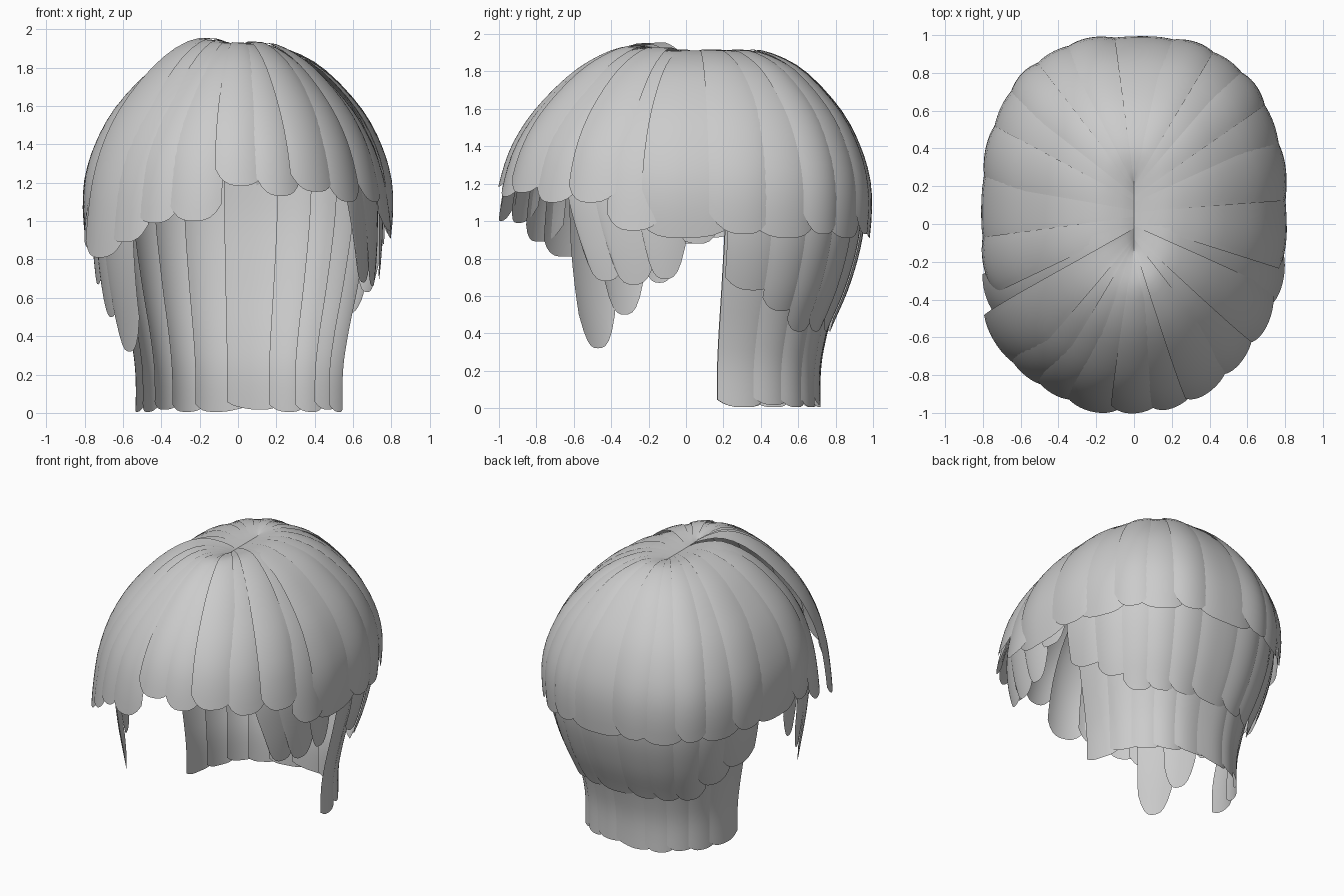
import bpy
from math import sin, cos, radians, copysign
from mathutils import Vector

cube = bpy.data.objects.get("Cube")
if cube:
    bpy.data.objects.remove(cube, do_unlink=True)

grey = bpy.data.materials.new("hair_grey")
grey.use_nodes = True
grey.diffuse_color = (0.6, 0.6, 0.6, 1)
grey.node_tree.nodes["Principled BSDF"].inputs["Base Color"].default_value = (0.6, 0.6, 0.6, 1)

# Profiles: (fraction of head outline, height), crown to tip
CAP = [(0, 1.885), (.1, 1.905), (.27, 1.9), (.53, 1.8), (.78, 1.595),
       (.92, 1.39), (.985, 1.18), (.98, .95), (.93, .72)]
FRINGE = [(0, 1.885), (.1, 1.905), (.27, 1.9), (.51, 1.79), (.745, 1.59),
          (.89, 1.39), (.97, 1.18), (1.01, .95), (1.03, .72)]
MID = [(.74, 1.58), (.89, 1.36), (.95, 1.12), (.94, .9), (.87, .65), (.77, .42), (.73, .3)]
NAPE = [(.93, 1.3), (.9, 1.0), (.83, .68), (.755, .4), (.72, .2), (.72, -.05)]
SIDE = [(.78, 1.53), (.9, 1.35), (.95, 1.15), (.95, .9), (.92, .65), (.87, .4), (.84, .25)]


def outline(a, width):
    """Head outline from above: round in front, squarer behind."""
    c, s = cos(a), sin(a)
    p = 0.78 if s > 0 else 1.0
    return Vector((width * copysign(abs(c) ** p, c), 0.985 * copysign(abs(s) ** p, s)))


def sample(profile, s):
    """Smooth curve through the profile points."""
    n = len(profile) - 1
    i = min(int(s), n - 1)
    t = s - i
    a, b, c, d = (Vector(profile[max(0, min(n, k))]) for k in range(i - 1, i + 3))
    return 0.5 * (2 * b + (c - a) * t + (2 * a - 5 * b + 4 * c - d) * t ** 2
                  + (3 * b - a - 3 * c + d) * t ** 3)


def find_end(profile, z):
    """Position along the profile where it drops to height z."""
    lo, hi = 1.0, len(profile) - 1.0
    for _ in range(24):
        m = (lo + hi) / 2
        if sample(profile, m).y > z:
            lo = m
        else:
            hi = m
    return lo


def strand(name, profile, angle, half, tip, rounding=.09, lift=0.0,
           bulge=.018, tilt=.012, taper=0.0, drift=0.0, width=.8):
    """One curved lock with a rounded tip, overlapping its neighbours."""
    cols, rows = 10, 22
    from_crown = profile[0][0] == 0
    verts, faces = [], []
    for i in range(cols + 1):
        u = 2 * i / cols - 1
        end = find_end(profile, tip + rounding * abs(u) ** 3)
        for j in range(rows + 1):
            v = j / rows
            f, z = sample(profile, end * v)
            a = radians(angle + u * half * (1 - taper * v * v) + drift * v * v)
            start = Vector((0, 0.05 + 0.17 * sin(a)))
            xy = outline(a, width) * f
            if from_crown:
                xy += start * (1 - f)
            p = Vector((xy.x, xy.y, z))
            out = (p - Vector((0, 0.05, min(z, 1.1)))).normalized()
            ramp = min(1, v * v * 1.5) if from_crown else 1
            off = (bulge * (1 - u * u) - tilt * u) * ramp + lift * min(1, v * 3)
            verts.append(p + out * off)
    for i in range(cols):
        for j in range(rows):
            k = i * (rows + 1) + j
            faces.append((k, k + 1, k + rows + 2, k + rows + 1))
    mesh = bpy.data.meshes.new(name)
    mesh.from_pydata(verts, [], faces)
    mesh.materials.append(grey)
    for poly in mesh.polygons:
        poly.use_smooth = True
    bpy.context.collection.objects.link(bpy.data.objects.new(name, mesh))


# Top layer over the sides and back, every other strand lying on its neighbours
for n in range(14):
    upper = n % 2
    strand(f"cap_strand_{n + 1}", CAP, n * 15 - 2, 9 if upper else 12, .91 + .02 * upper,
           lift=.008 * upper, tilt=.004, rounding=.07 + .04 * upper)

# Fringe, longer on the right and raised where it sweeps across: angle, half, tip, lift
LOCKS = [(204, 10, .86, .01), (216, 11, .81, .065), (227, 10, .89, .05), (239, 10, .99, .035),
         (254, 11, 1.0, .025), (271, 11, 1.18, .025), (286, 10, 1.13, .018),
         (300, 11, 1.15, .03), (315, 10, 1.1, .015), (330, 10, 1.1, .022),
         (344, 10, .95, 0)]
for n, (angle, half, tip, lift) in enumerate(LOCKS):
    strand(f"fringe_strand_{n + 1}", FRINGE, angle, half, tip, lift=lift, taper=.1)

# Middle layer around the back, shorter beside the ears
for n in range(11):
    angle = 19 + n * 14.2
    edge = abs(angle - 90)
    tip = .63 if edge > 65 else .52 if edge > 50 else .41
    strand(f"middle_strand_{n + 1}", MID, angle, 10, tip, rounding=.07, bulge=.015)

# Nape layer reaching the bottom
for n in range(10):
    strand(f"nape_strand_{n + 1}", NAPE, 20 + n * 15.55, 11, .005 + .012 * (n % 3 == 1),
           rounding=.04, bulge=.012, tilt=.008, width=.755)

# Hanging locks in front of the ears: angle, tip height, half width, drift
SIDE_LOCKS = [("left", -36, .68, 11, 8), ("left", -24, .66, 11, 6), ("left", -10, .69, 9, 3),
              ("left", 2, .88, 8, 0), ("right", 212, .32, 11, 2), ("right", 202, .5, 10, 0),
              ("right", 192, .67, 9, -3), ("right", 179, .88, 8, 0)]
for n, (side, angle, tip, half, drift) in enumerate(SIDE_LOCKS):
    strand(f"{side}_side_lock_{n + 1}", SIDE, angle, half, tip, rounding=.18, lift=-.012,
           bulge=.012, tilt=.01, taper=.25, drift=drift)
